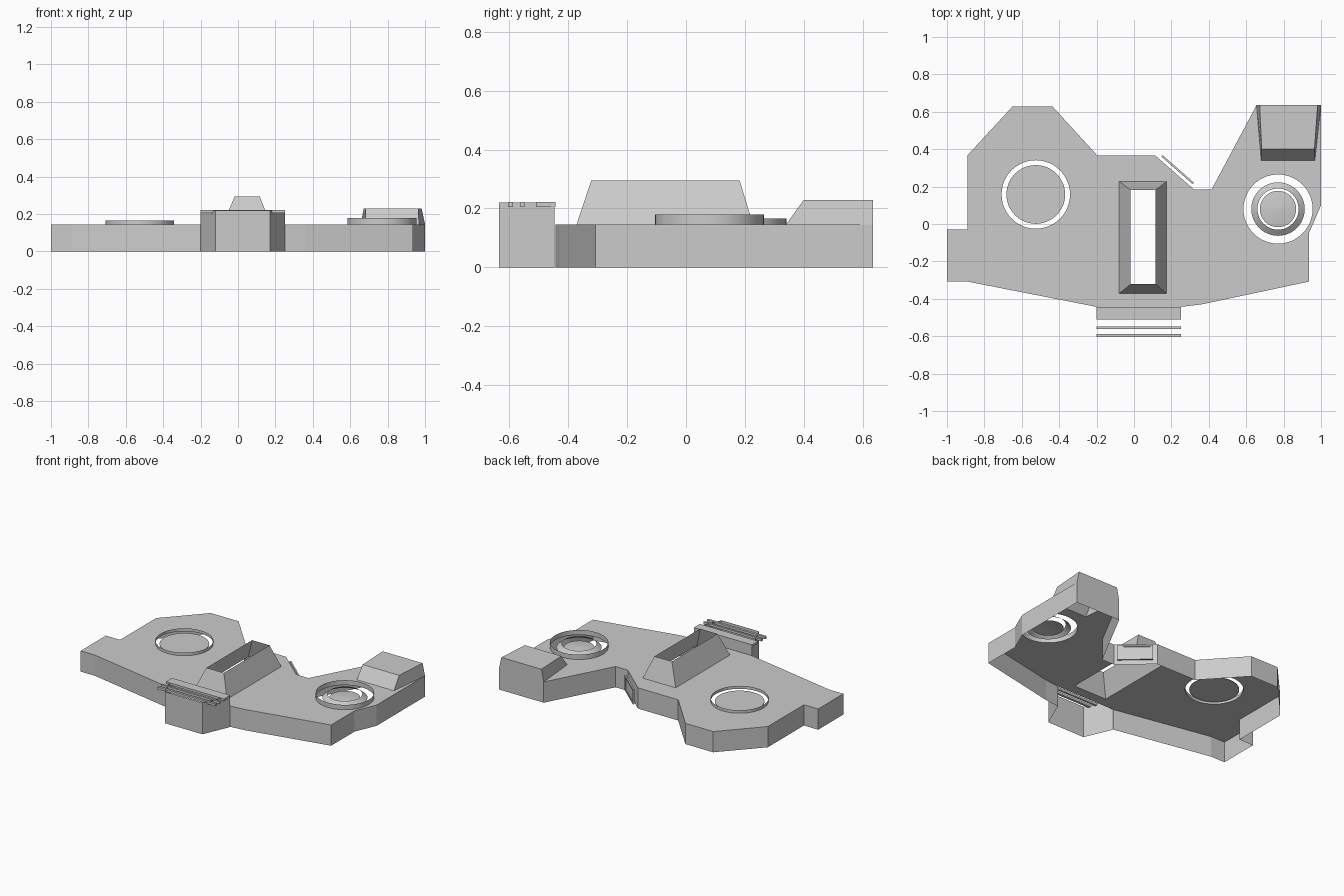
import bpy, bmesh
from math import cos, sin, pi, atan2
from mathutils import Matrix

if "Cube" in bpy.data.objects:
    bpy.data.objects.remove(bpy.data.objects["Cube"])

TOP = 0.145


def finish(name, bm):
    me = bpy.data.meshes.new(name)
    bm.to_mesh(me)
    bm.free()
    ob = bpy.data.objects.new(name, me)
    bpy.context.collection.objects.link(ob)
    return ob


def loft(name, rings, closed=True, cap=False, smooth=False):
    """Skin between rings of 3D points (counter-clockwise, bottom to top)."""
    bm = bmesh.new()
    vs = [[bm.verts.new(p) for p in r] for r in rings]
    n = len(rings[0])
    for a, b in zip(vs, vs[1:]):
        for i in range(n if closed else n - 1):
            j = (i + 1) % n
            bm.faces.new((a[i], a[j], b[j], b[i])).smooth = smooth
    if cap:
        bm.faces.new(vs[-1])
    return finish(name, bm)


def at(pts, z):
    return [(x, y, z) for x, y in pts]


def circle(cx, cy, r, z=None, n=48):
    p = [(cx + r * cos(2 * pi * i / n), cy + r * sin(2 * pi * i / n)) for i in range(n)]
    return p if z is None else at(p, z)


def rect(x0, x1, y0, y1):
    return [(x0, y0), (x1, y0), (x1, y1), (x0, y1)]


def box(name, x0, x1, y0, y1, z0, z1):
    bm = bmesh.new()
    m = Matrix.Translation(((x0 + x1) / 2, (y0 + y1) / 2, (z0 + z1) / 2)) @ \
        Matrix.Diagonal((x1 - x0, y1 - y0, z1 - z0, 1))
    bmesh.ops.create_cube(bm, size=1, matrix=m)
    return finish(name, bm)


# Hull outline, counter-clockwise, open where the front block joins
front_right = [(0.25, -0.443), (0.36, -0.43), (0.935, -0.308), (0.935, -0.05), (1, 0.10), (1, 0.635)]
rest = [(0.655, 0.635), (0.415, 0.185), (0.32, 0.185), (0.115, 0.365), (-0.195, 0.365),
        (-0.435, 0.628), (-0.65, 0.628), (-0.89, 0.368), (-0.89, -0.03), (-1, -0.03),
        (-1, -0.308), (-0.89, -0.308), (-0.2, -0.443)]
outline = front_right + rest
loft("hull_walls", [at(outline, 0), at(outline, TOP)], closed=False)

# Deck with openings for the rings and the centre housing
left, right = (-0.525, 0.158), (0.77, 0.08)
deck = front_right + [(0.967, 0.34), (0.68, 0.34)] + rest
bm = bmesh.new()
edges = []
for loop in (deck, circle(*left, 0.183), circle(*right, 0.185), rect(-0.08, 0.175, -0.372, 0.228)):
    vs = [bm.verts.new((x, y, TOP)) for x, y in loop]
    edges += [bm.edges.new((vs[i - 1], vs[i])) for i in range(len(vs))]
bmesh.ops.triangle_fill(bm, use_beauty=True, use_dissolve=False, edges=edges, normal=(0, 0, 1))
finish("deck", bm)

# Left ring and disc
loft("left_ring", [circle(*left, 0.183, TOP), circle(*left, 0.183, 0.166)], smooth=True)
loft("left_disc", [circle(*left, 0.157, TOP - 0.004), circle(*left, 0.157, TOP)], cap=True)

# Right ring, inner collar and centre disc
loft("right_ring", [circle(*right, 0.185, TOP), circle(*right, 0.185, 0.179)], smooth=True)
loft("right_collar", [circle(*right, 0.143, TOP), circle(*right, 0.11, 0.17)], smooth=True)
loft("right_disc", [circle(*right, 0.097, TOP), circle(*right, 0.05, 0.151),
                    circle(*right, 0.01, 0.153)], cap=True, smooth=True)

# Centre housing, open at the top
loft("centre_housing", [at(rect(-0.08, 0.175, -0.372, 0.228), TOP),
                        at(rect(-0.018, 0.116, -0.322, 0.182), 0.295)])

# Rear pod with sloped front and sides
loft("rear_pod", [at([(0.68, 0.34), (0.967, 0.34), (1, 0.635), (0.655, 0.635)], TOP),
                  at([(0.683, 0.40), (0.965, 0.40), (0.982, 0.635), (0.672, 0.635)], 0.229)], cap=True)

# Front block walls, back wall and top slats
block = [(-0.2, -0.447), (-0.12, -0.635), (0.17, -0.635), (0.25, -0.447)]
loft("front_block", [at(block, 0), at(block, 0.22)], closed=False)
back = [(0.25, -0.443), (-0.2, -0.443)]
loft("block_back_wall", [at(back, TOP), at(back, 0.21)], closed=False)
for i, (y0, y1) in enumerate([(-0.51, -0.443), (-0.562, -0.548), (-0.605, -0.588)]):
    box(f"block_slat_{i + 1}", -0.2, 0.25, y0, y1, 0.205, 0.221)

# Framed plate floating off the angled rear wall
frame_place = Matrix.Translation((0.233, 0.291, 0.073)) @ Matrix.Rotation(atan2(-0.18, 0.205), 4, 'Z')
parts = [box("frame_plate", -0.095, 0.095, -0.004, 0, -0.04, 0.04)]
for s, tag in ((-1, "a"), (1, "b")):
    parts.append(box("frame_rail_" + tag, -0.112, 0.112, -0.005, 0.005, s * 0.046 - 0.006, s * 0.046 + 0.006))
    parts.append(box("frame_post_" + tag, s * 0.104 - 0.008, s * 0.104 + 0.008, -0.005, 0.005, -0.04, 0.04))
for p in parts:
    p.data.transform(frame_place)
